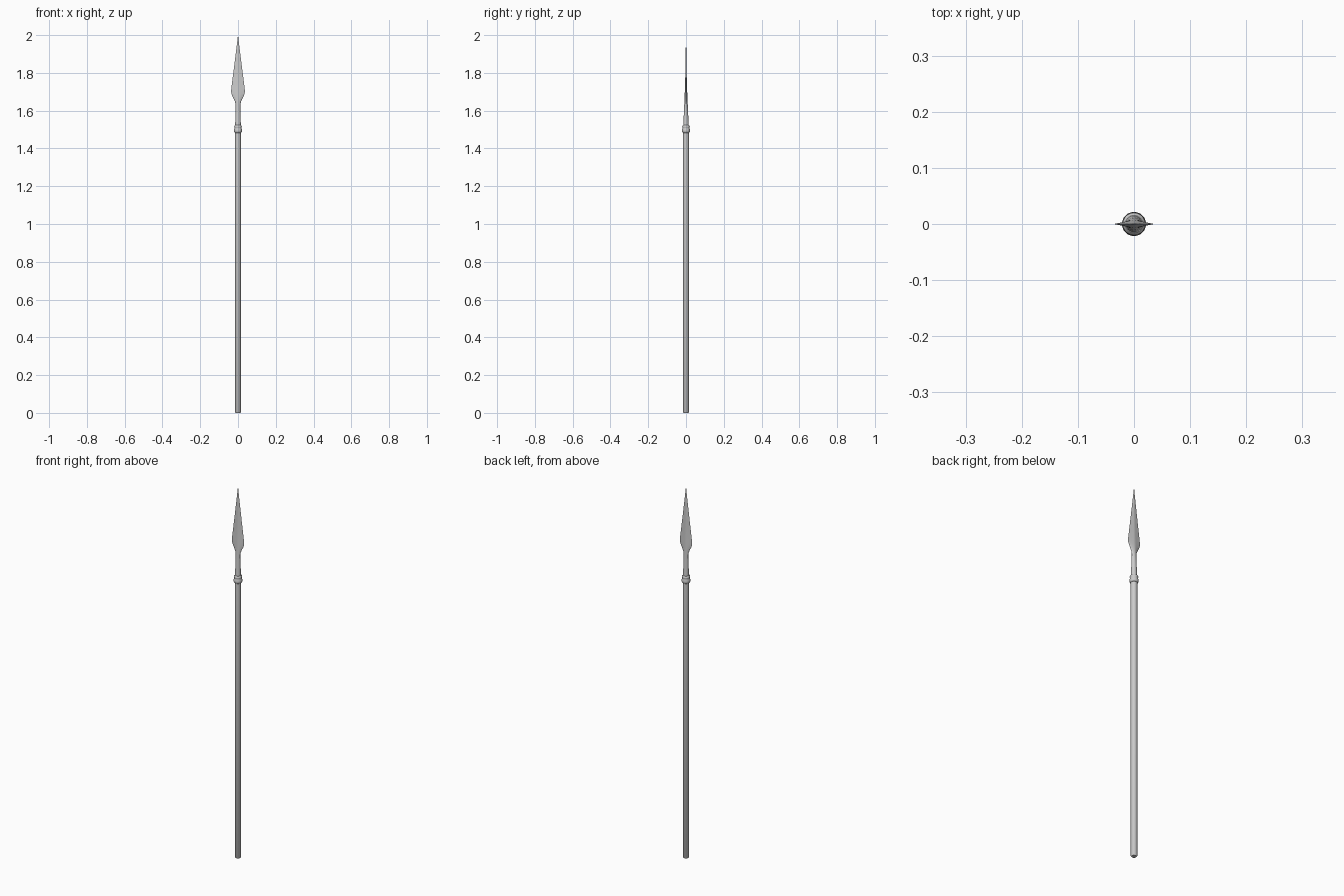
import bpy, bmesh, math

if "Cube" in bpy.data.objects:
    bpy.data.objects.remove(bpy.data.objects["Cube"])

N = 24


def loft(name, sections, angle=40):
    """Skin rings given as (z, half width, half depth, diamond blend)."""
    bm = bmesh.new()
    rings = []
    for z, hx, hy, d in sections:
        ring = []
        for i in range(N):
            a = 2 * math.pi * i / N
            c, s = math.cos(a), math.sin(a)
            k = 1 - d + d / (abs(c) + abs(s))   # circle to diamond
            ring.append(bm.verts.new((hx * c * k, hy * s * k, z)))
        rings.append(ring)
    for lo, hi in zip(rings, rings[1:]):
        for i in range(N):
            j = (i + 1) % N
            bm.faces.new((lo[i], lo[j], hi[j], hi[i]))
    bm.faces.new(rings[0][::-1])
    bm.faces.new(rings[-1])
    mesh = bpy.data.meshes.new(name)
    bm.to_mesh(mesh)
    bm.free()
    ob = bpy.data.objects.new(name, mesh)
    bpy.context.collection.objects.link(ob)
    bpy.ops.object.select_all(action='DESELECT')
    ob.select_set(True)
    bpy.context.view_layer.objects.active = ob
    bpy.ops.object.shade_smooth_by_angle(angle=math.radians(angle))
    return ob


def turned(name, profile):
    return loft(name, [(z, r, r, 0) for z, r in profile])


# Wooden pole with softened butt end
turned("shaft", [(0, 0.0125), (0.004, 0.0155), (1.495, 0.0155)])

# Socket collar: rounded bands at the pole end
turned("collar", [(1.483, 0.0165), (1.486, 0.020), (1.492, 0.0215), (1.500, 0.021),
                  (1.506, 0.0185), (1.510, 0.0185), (1.514, 0.0205),
                  (1.519, 0.0195), (1.523, 0.0155)])

# Socket neck flowing into the leaf blade
loft("spear_head", [
    (1.51, 0.0155, 0.0150, 0), (1.56, 0.0138, 0.0125, 0), (1.61, 0.0125, 0.0103, 0),
    (1.635, 0.0130, 0.0092, 0.15), (1.650, 0.0165, 0.0086, 0.35),
    (1.665, 0.0235, 0.0080, 0.6), (1.680, 0.0310, 0.0074, 0.8),
    (1.693, 0.0355, 0.0068, 0.9), (1.705, 0.0365, 0.0063, 0.95),
    (1.720, 0.0350, 0.0057, 1), (1.760, 0.0300, 0.0043, 1),
    (1.82, 0.0222, 0.0030, 1), (1.90, 0.0122, 0.0018, 1),
    (1.96, 0.0048, 0.0010, 1), (2.0, 0.0003, 0.0003, 1)])
